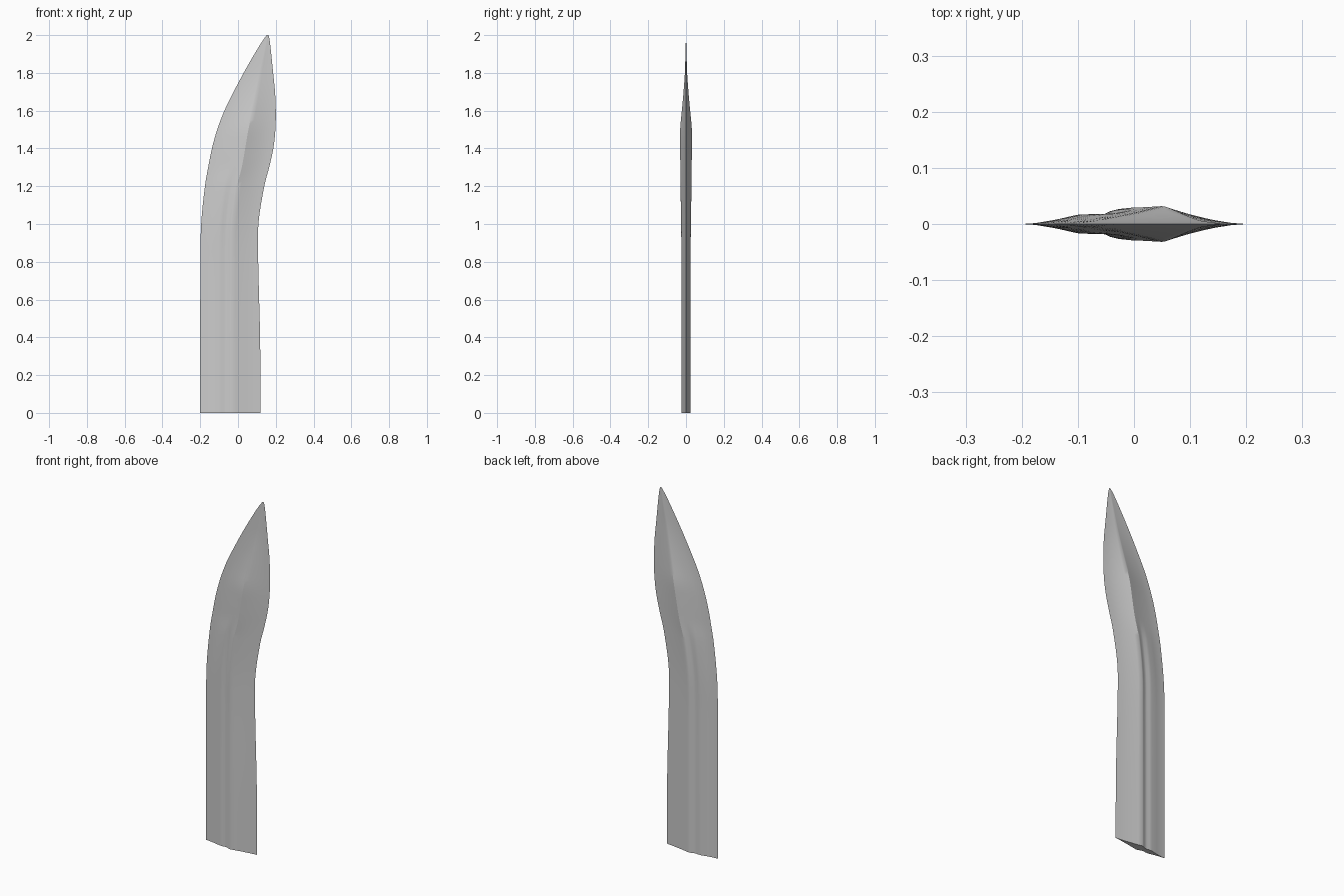
import bpy, bmesh

if "Cube" in bpy.data.objects:
    bpy.data.objects.remove(bpy.data.objects["Cube"])

# Stations: z, left edge x, right edge x, ridge x, ridge half thickness, groove strength
KEYS = [
    (0.00, -0.200, 0.120, -0.035, 0.024, 1.0),
    (0.40, -0.200, 0.117, -0.035, 0.024, 1.0),
    (0.80, -0.199, 0.107, -0.034, 0.024, 1.0),
    (1.00, -0.195, 0.108, -0.030, 0.026, 1.0),
    (1.20, -0.175, 0.139, -0.005, 0.029, 0.6),
    (1.30, -0.158, 0.165, 0.020, 0.030, 0.0),
    (1.40, -0.138, 0.187, 0.038, 0.031, 0.0),
    (1.50, -0.110, 0.198, 0.055, 0.031, 0.0),
    (1.60, -0.072, 0.200, 0.077, 0.022, 0.0),
    (1.70, -0.023, 0.196, 0.098, 0.013, 0.0),
    (1.80, 0.030, 0.186, 0.118, 0.006, 0.0),
    (1.90, 0.087, 0.176, 0.138, 0.003, 0.0),
    (1.97, 0.130, 0.168, 0.152, 0.001, 0.0),
    (2.00, 0.152, 0.162, 0.157, 0.0005, 0.0),
]


def slope(i, c):
    a, b = KEYS[max(i - 1, 0)], KEYS[min(i + 1, len(KEYS) - 1)]
    return (b[c] - a[c]) / (b[0] - a[0])


def station(i, t):
    """Smooth (Hermite) value of every column between keys i and i + 1."""
    a, b = KEYS[i], KEYS[i + 1]
    h = b[0] - a[0]
    out = [a[0] + h * t]
    for c in range(1, 6):
        out.append((2*t**3 - 3*t**2 + 1) * a[c] + (t**3 - 2*t**2 + t) * h * slope(i, c)
                   + (3*t**2 - 2*t**3) * b[c] + (t**3 - t**2) * h * slope(i + 1, c))
    return out


# Half section left of the ridge: position, grooved height, plain height
LEFT = [(0.15, 0.07, 0.06), (0.35, 0.30, 0.22), (0.58, 0.64, 0.46), (0.68, 0.66, 0.58),
        (0.77, 0.56, 0.69), (0.86, 0.62, 0.81), (0.94, 0.90, 0.92)]


def section(z, xl, xr, xm, y, g):
    g = min(max(g, 0), 1)
    pts = [(xl + (xm - xl) * t, y * (a * g + b * (1 - g))) for t, a, b in LEFT]
    pts.append((xm, y))
    for s in (0.15, 0.3, 0.45, 0.6, 0.8):
        p = 1.6 - 0.35 * g
        pts.append((xm + (xr - xm) * s, y * (1 - s) ** p))
    front = [(x, -h, z) for x, h in pts]
    back = [(x, h, z) for x, h in reversed(pts)]
    return [(xl, 0, z)] + front + [(xr, 0, z)] + back


# Blade: loft the mirrored sections from the base to the tip
bm = bmesh.new()
rows = [station(i, k / 4) for i in range(len(KEYS) - 1) for k in range(4)] + [KEYS[-1]]
rings = [[bm.verts.new(p) for p in section(*r)] for r in rows]
n = len(rings[0])
for lo, hi in zip(rings, rings[1:]):
    for j in range(n):
        k = (j + 1) % n
        bm.faces.new((lo[j], lo[k], hi[k], hi[j]))
bm.faces.new(rings[0][::-1])
bm.faces.new(rings[-1])
bmesh.ops.recalc_face_normals(bm, faces=bm.faces)
mesh = bpy.data.meshes.new("blade")
bm.to_mesh(mesh)
bm.free()
blade = bpy.data.objects.new("blade", mesh)
bpy.context.collection.objects.link(blade)
bpy.context.view_layer.objects.active = blade
blade.select_set(True)
bpy.ops.object.shade_smooth_by_angle()
